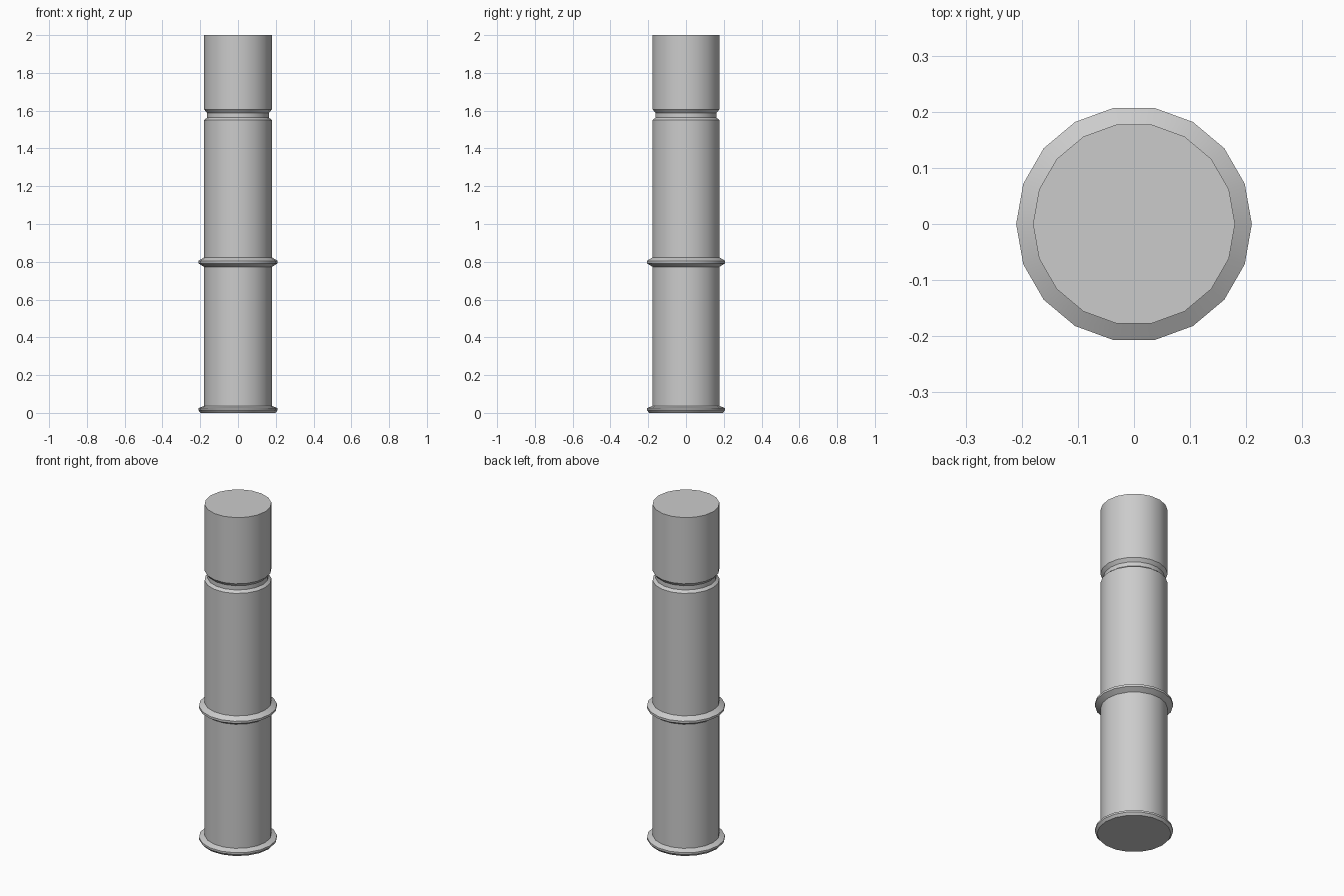
import bpy, bmesh
from math import cos, sin, tau, radians

if "Cube" in bpy.data.objects:
    bpy.data.objects.remove(bpy.data.objects["Cube"])

SIDES = 18
R = 0.18        # shaft radius
RIM = 0.21      # collar radius
NECK = 0.164    # groove radius


def lathe(name, profile):
    """Revolve a (radius, z) profile about z and cap both ends."""
    bm = bmesh.new()
    rings = [[bm.verts.new((r * cos(tau * i / SIDES), r * sin(tau * i / SIDES), z))
              for i in range(SIDES)] for r, z in profile]
    for low, high in zip(rings, rings[1:]):
        for i in range(SIDES):
            j = (i + 1) % SIDES
            bm.faces.new((low[i], low[j], high[j], high[i]))
    bm.faces.new(rings[0][::-1])
    bm.faces.new(rings[-1])
    mesh = bpy.data.meshes.new(name)
    bm.to_mesh(mesh)
    bm.free()
    obj = bpy.data.objects.new(name, mesh)
    bpy.context.collection.objects.link(obj)
    bpy.context.view_layer.objects.active = obj
    obj.select_set(True)
    bpy.ops.object.shade_smooth_by_angle(angle=radians(30))
    obj.select_set(False)
    return obj


# Base flange, lower shaft, middle collar, upper shaft, groove and head
base = [(0.198, 0), (RIM, 0.014), (RIM, 0.025), (R, 0.037)]
collar = [(R, 0.773), (RIM, 0.792), (RIM, 0.805), (R, 0.823)]
groove = [(R, 1.55), (NECK, 1.563), (NECK, 1.588), (R, 1.607)]
head = [(R, 2.0)]
lathe("ringed_post", base + collar + groove + head)
